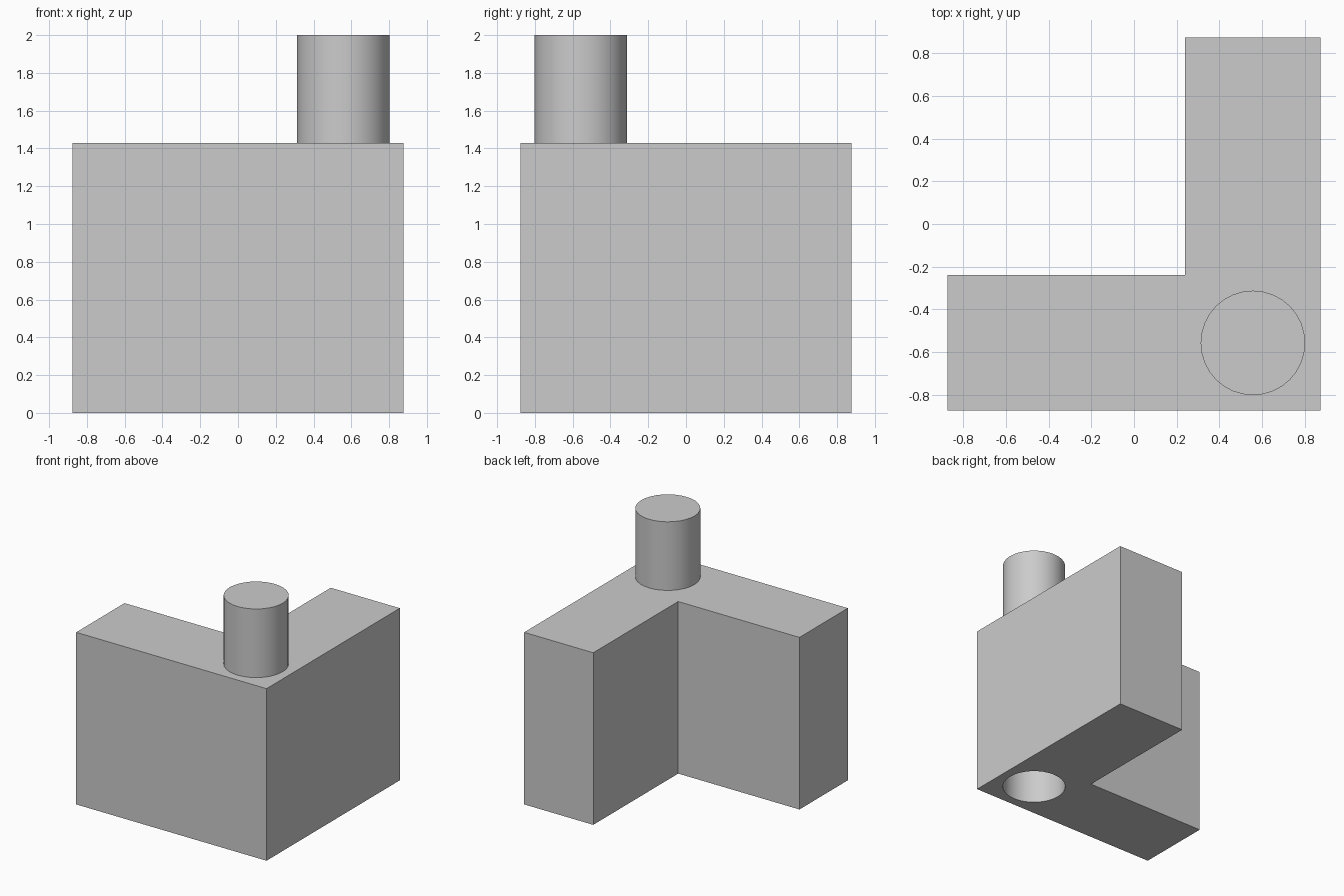
import bpy
import bmesh
import math

cube = bpy.data.objects.get("Cube")
if cube:
    bpy.data.objects.remove(cube, do_unlink=True)

HALF = 0.875         # half the footprint
INNER = 0.24         # inner corner of the L
BLOCK_TOP = 1.43
PEG_TOP = 2.0
CENTRE = (HALF + INNER) / 2
RADIUS = 0.245
HOLE_DEPTH = 0.6

grey = bpy.data.materials.new("plain grey")
grey.use_nodes = True
colour = (0.6, 0.6, 0.6, 1)
grey.diffuse_color = colour
grey.node_tree.nodes["Principled BSDF"].inputs["Base Color"].default_value = colour


def cylinder(name, bottom, top):
    """Upright cylinder on the axis of the corner."""
    bpy.ops.mesh.primitive_cylinder_add(
        vertices=32, radius=RADIUS, depth=top - bottom,
        location=(CENTRE, -CENTRE, (bottom + top) / 2))
    obj = bpy.context.object
    obj.name = name
    obj.data.materials.append(grey)
    return obj


def smooth(obj):
    bpy.ops.object.select_all(action="DESELECT")
    obj.select_set(True)
    bpy.context.view_layer.objects.active = obj
    bpy.ops.object.shade_smooth_by_angle(angle=math.radians(30))


# L-shaped block, extruded from its footprint
outline = [(-HALF, -HALF), (HALF, -HALF), (HALF, HALF),
           (INNER, HALF), (INNER, -INNER), (-HALF, -INNER)]
bm = bmesh.new()
base = bm.faces.new([bm.verts.new((x, y, 0)) for x, y in outline])
top = bmesh.ops.extrude_face_region(bm, geom=[base])["geom"]
bmesh.ops.translate(bm, vec=(0, 0, BLOCK_TOP),
                    verts=[v for v in top if isinstance(v, bmesh.types.BMVert)])
bmesh.ops.recalc_face_normals(bm, faces=bm.faces)
mesh = bpy.data.meshes.new("corner_block")
bm.to_mesh(mesh)
bm.free()
block = bpy.data.objects.new("corner_block", mesh)
bpy.context.collection.objects.link(block)
mesh.materials.append(grey)

# Round socket in the underside
cutter = cylinder("socket_cutter", -0.1, HOLE_DEPTH)
cutter.hide_render = True
cut = block.modifiers.new("socket", "BOOLEAN")
cut.operation = "DIFFERENCE"
cut.solver = "EXACT"
cut.object = cutter
bpy.context.view_layer.objects.active = block
bpy.ops.object.modifier_apply(modifier=cut.name)
bpy.data.objects.remove(cutter, do_unlink=True)
smooth(block)

# Peg standing on the corner
smooth(cylinder("peg", BLOCK_TOP, PEG_TOP))
